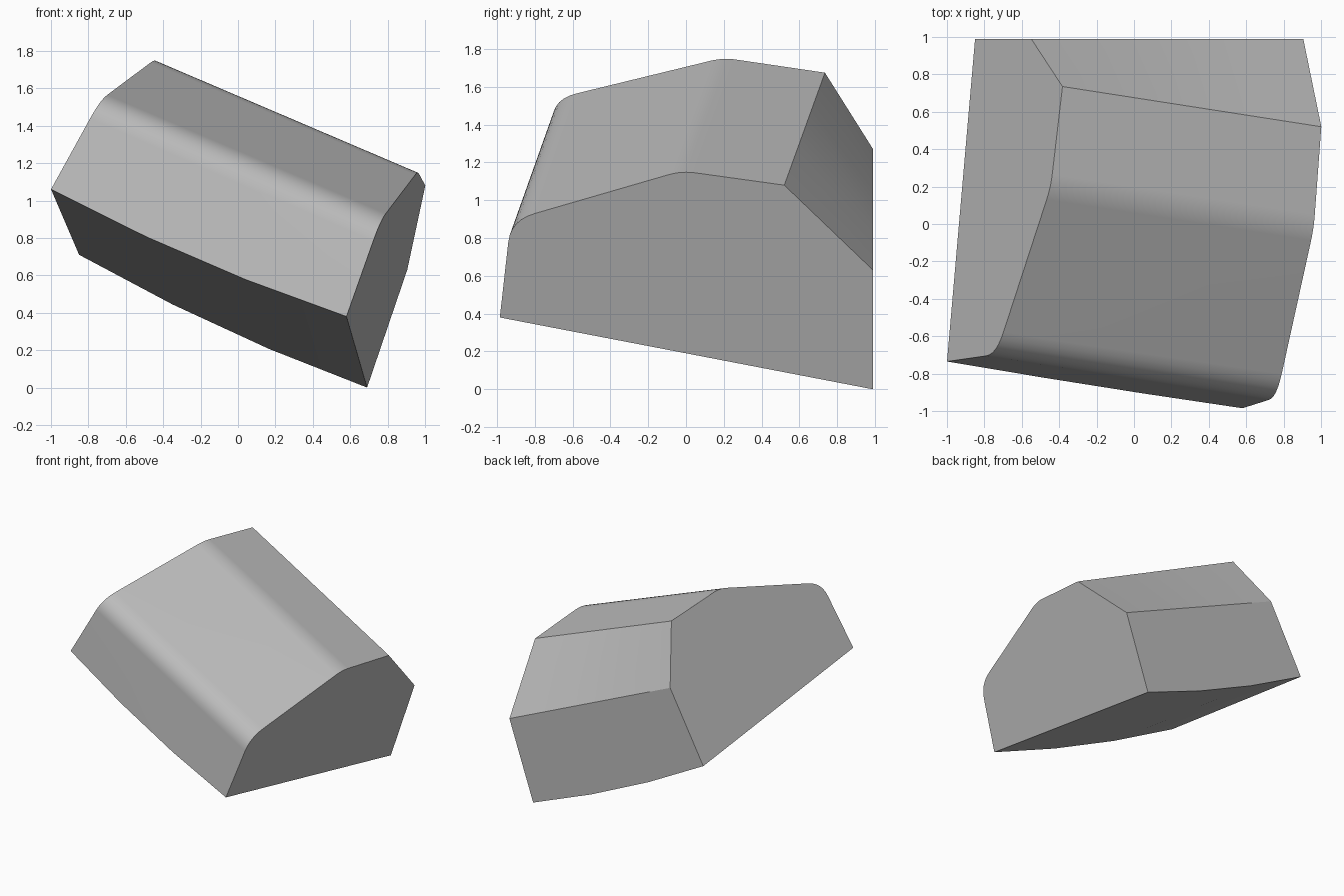
import bpy, bmesh, math
from mathutils import Vector

cube = bpy.data.objects.get("Cube")
if cube:
    bpy.data.objects.remove(cube, do_unlink=True)

STATIONS = 3   # lengthwise segments
ROUND = 6      # segments per rounded corner
BULGE = 0.032  # sag of the underside between the ends


def arc(a, b, c):
    """Rounded corner from a to c, steered by the corner point b."""
    a, b, c = Vector(a), Vector(b), Vector(c)
    ts = [i / ROUND for i in range(ROUND + 1)]
    return [a * (1 - t) ** 2 + b * 2 * t * (1 - t) + c * t * t for t in ts]


def end_section(front, shoulder, ridge, back, plane):
    """Outline in y and z, laid onto the slanted end plane x = k + m*y + n*z."""
    k, m, n = plane
    outline = [Vector(front)] + arc(*shoulder) + arc(*ridge) + [Vector(p) for p in back]
    return [Vector((k + m * y + n * z, y, z)) for y, z in outline]


left_end = end_section(
    (-0.985, 0.38),
    ((-0.94, 0.78), (-0.927, 0.893), (-0.80, 0.93)),
    ((-0.09, 1.136), (-0.023, 1.155), (0.05, 1.145)),
    [(0.52, 1.08), (0.99, 0.63), (0.99, 0.0)],
    (0.57, 0.1214, 0.341))
right_end = end_section(
    (-0.735, 1.06),
    ((-0.705, 1.44), (-0.697, 1.537), (-0.58, 1.565)),
    ((0.13, 1.738), (0.198, 1.754), (0.26, 1.745)),
    [(0.735, 1.675), (0.99, 1.27), (0.99, 0.71)],
    (-1.424, 0.1957, 0.536))

# Loft between the ends, letting the underside sag along its side walls
bm = bmesh.new()
rings = []
for s in range(STATIONS + 1):
    t = s / STATIONS
    pts = [a.lerp(b, t) for a, b in zip(right_end, left_end)]
    if 0 < s < STATIONS:
        pts[0] += (pts[0] - pts[1]).normalized() * BULGE
        pts[-1] += (pts[-1] - pts[-2]).normalized() * BULGE
    rings.append([bm.verts.new(p) for p in pts])

count = len(left_end)
for r0, r1 in zip(rings, rings[1:]):
    for i in range(count):
        j = (i + 1) % count
        bm.faces.new((r0[i], r0[j], r1[j], r1[i]))
bm.faces.new(rings[0])
bm.faces.new(rings[-1])
bmesh.ops.recalc_face_normals(bm, faces=bm.faces)

mesh = bpy.data.meshes.new("slanted_block")
bm.to_mesh(mesh)
bm.free()
block = bpy.data.objects.new("slanted_block", mesh)
bpy.context.collection.objects.link(block)

# Plain grey material
grey = bpy.data.materials.new("plain_grey")
grey.use_nodes = True
colour = (0.5, 0.5, 0.5, 1.0)
grey.diffuse_color = colour
grey.node_tree.nodes["Principled BSDF"].inputs["Base Color"].default_value = colour
mesh.materials.append(grey)

# Smooth rounded corners, crisp edges, flat large faces
bpy.ops.object.select_all(action='DESELECT')
block.select_set(True)
bpy.context.view_layer.objects.active = block
bpy.ops.object.shade_smooth_by_angle(angle=math.radians(28))
weighted = block.modifiers.new("flat_large_faces", 'WEIGHTED_NORMAL')
weighted.keep_sharp = True
